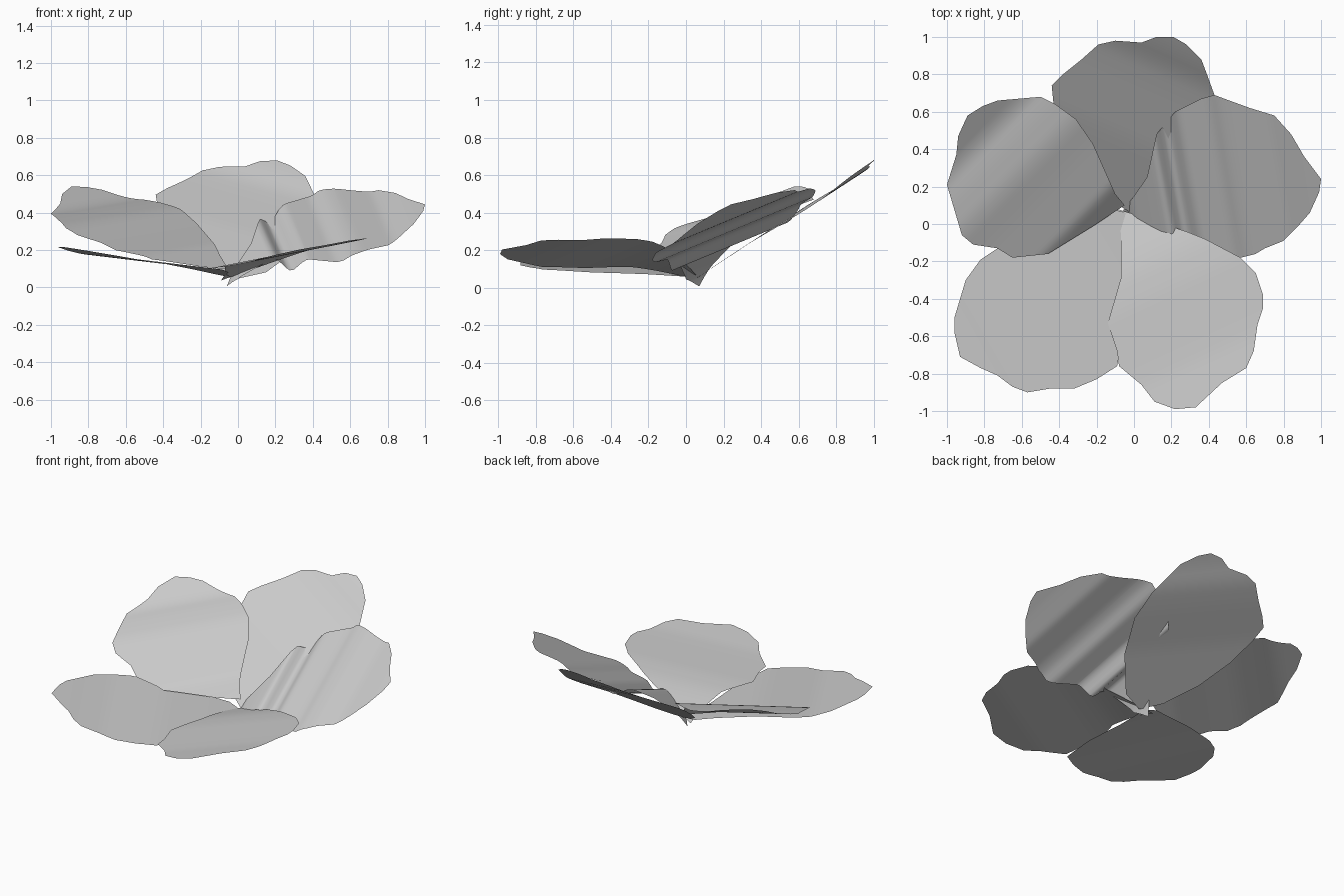
import bpy, bmesh, math
from mathutils import Vector

grey = bpy.data.materials.new("petal_grey")
grey.diffuse_color = (0.6, 0.6, 0.6, 1)


def interp(profile, n):
    """Piecewise linear height profile, extended past both ends."""
    i = 0
    while i < len(profile) - 2 and n > profile[i + 1][0]:
        i += 1
    (a, za), (b, zb) = profile[i], profile[i + 1]
    return za + (zb - za) * (n - a) / (b - a)


def height(profile, n, blur):
    """Profile averaged over a short span so that its bends are rounded."""
    return sum(interp(profile, n + blur * k / 4) for k in range(-4, 5)) / 9


def petal(name, outline, axis, tilt, profile, blur=0.05, step=0.02):
    """Thin sheet inside a counterclockwise outline, sliced into strips. Its height
    follows the profile along the axis angle and slopes by tilt across it."""
    along = Vector((math.cos(axis), math.sin(axis), 0))
    across = Vector((-along.y, along.x, 0))
    bm = bmesh.new()
    bm.faces.new([bm.verts.new((x, y, 0)) for x, y in outline])
    for k in range(-10, int(1.3 / step)):
        bmesh.ops.bisect_plane(bm, geom=bm.verts[:] + bm.edges[:] + bm.faces[:],
                               plane_co=along * (k * step), plane_no=along, dist=1e-5)
    bmesh.ops.triangulate(bm, faces=bm.faces[:])
    for v in bm.verts:
        v.co.z = height(profile, v.co.dot(along), blur) + tilt * v.co.dot(across)
    bmesh.ops.recalc_face_normals(bm, faces=bm.faces[:])
    for f in bm.faces:
        f.smooth = True
    if sum(f.normal.z for f in bm.faces) < 0:
        bmesh.ops.reverse_faces(bm, faces=bm.faces[:])
    me = bpy.data.meshes.new(name)
    bm.to_mesh(me)
    bm.free()
    me.materials.append(grey)
    bpy.context.collection.objects.link(bpy.data.objects.new(name, me))


# back petal, the tallest and nearly flat
petal("back_petal",
      [(0.0, 0.05), (0.15, 0.1), (0.33, 0.3), (0.43, 0.52), (0.43, 0.69), (0.39, 0.8),
       (0.36, 0.88), (0.28, 0.96), (0.21, 1.0), (0.12, 1.0), (0.04, 0.97), (-0.1, 0.98),
       (-0.19, 0.96), (-0.28, 0.88), (-0.38, 0.8), (-0.44, 0.74), (-0.43, 0.64),
       (-0.38, 0.48), (-0.28, 0.3), (-0.13, 0.13)],
      math.radians(66.5), 0.26,
      [(0.05, 0.045), (0.42, 0.27), (0.7, 0.42), (0.83, 0.495), (0.92, 0.57), (1.0, 0.625)])

# left petal, stepped upward with a steep front edge
petal("left_petal",
      [(-0.05, 0.1), (-0.1, 0.16), (-0.22, 0.43), (-0.31, 0.56), (-0.42, 0.64), (-0.5, 0.68),
       (-0.73, 0.66), (-0.81, 0.63), (-0.89, 0.58), (-0.94, 0.47), (-0.95, 0.37), (-1, 0.21),
       (-0.92, -0.06), (-0.86, -0.11), (-0.73, -0.13), (-0.65, -0.18), (-0.46, -0.16), (-0.2, 0.0)],
      math.radians(135), -0.115,
      [(0.1, 0.09), (0.15, 0.125), (0.2, 0.205), (0.33, 0.265), (0.46, 0.325), (0.62, 0.405),
       (0.78, 0.445), (0.88, 0.462), (1.04, 0.566)])

# right petal, with a narrow crease near its inner flap
petal("right_petal",
      [(-0.06, 0.07), (0.0, 0.0), (0.15, -0.04), (0.38, -0.1), (0.57, -0.18), (0.65, -0.16),
       (0.7, -0.13), (0.8, -0.09), (0.87, -0.02), (0.94, 0.06), (0.99, 0.17), (1.0, 0.24),
       (0.91, 0.36), (0.84, 0.48), (0.75, 0.58), (0.62, 0.62), (0.51, 0.66), (0.43, 0.69),
       (0.36, 0.67), (0.22, 0.6), (0.12, 0.48), (0.07, 0.25), (0.0, 0.15)],
      math.radians(10), 0.41,
      [(-0.05, -0.03), (0.0, 0.05), (0.1, 0.13), (0.19, 0.195), (0.265, 0.13), (0.34, 0.215),
       (0.5, 0.24), (0.56, 0.28), (0.62, 0.3), (0.8, 0.322), (0.94, 0.385), (1.03, 0.42)], 0.02)

# front left petal, low and shallow
petal("front_left_petal",
      [(-0.04, 0.06), (-0.12, 0.08), (-0.25, 0.03), (-0.5, -0.05), (-0.73, -0.13), (-0.82, -0.19),
       (-0.9, -0.3), (-0.96, -0.5), (-0.96, -0.58), (-0.93, -0.71), (-0.82, -0.77), (-0.73, -0.81),
       (-0.65, -0.87), (-0.57, -0.9), (-0.45, -0.88), (-0.32, -0.88), (-0.2, -0.83),
       (-0.09, -0.76), (-0.05, -0.5), (-0.06, -0.2)],
      math.radians(210), -0.06,
      [(0.0, 0.05), (0.2, 0.09), (0.46, 0.135), (0.72, 0.156), (0.8, 0.16), (0.94, 0.185),
       (1.08, 0.212), (1.16, 0.225)])

# front right petal, resting over its neighbours and dipping to the centre
petal("front_right_petal",
      [(-0.09, 0.08), (-0.07, -0.05), (-0.07, -0.29), (-0.14, -0.53), (-0.09, -0.68), (-0.08, -0.76),
       (0.04, -0.86), (0.11, -0.95), (0.22, -0.99), (0.33, -0.98), (0.47, -0.85), (0.6, -0.77),
       (0.64, -0.68), (0.66, -0.54), (0.69, -0.45), (0.69, -0.38), (0.65, -0.26), (0.57, -0.18),
       (0.38, -0.08), (0.28, -0.04), (0.1, 0.02)],
      math.radians(-65), 0.18,
      [(-0.1, 0.05), (0.05, 0.095), (0.15, 0.125), (0.25, 0.148), (0.4, 0.167), (0.65, 0.18),
       (0.8, 0.19), (1.0, 0.22)])
